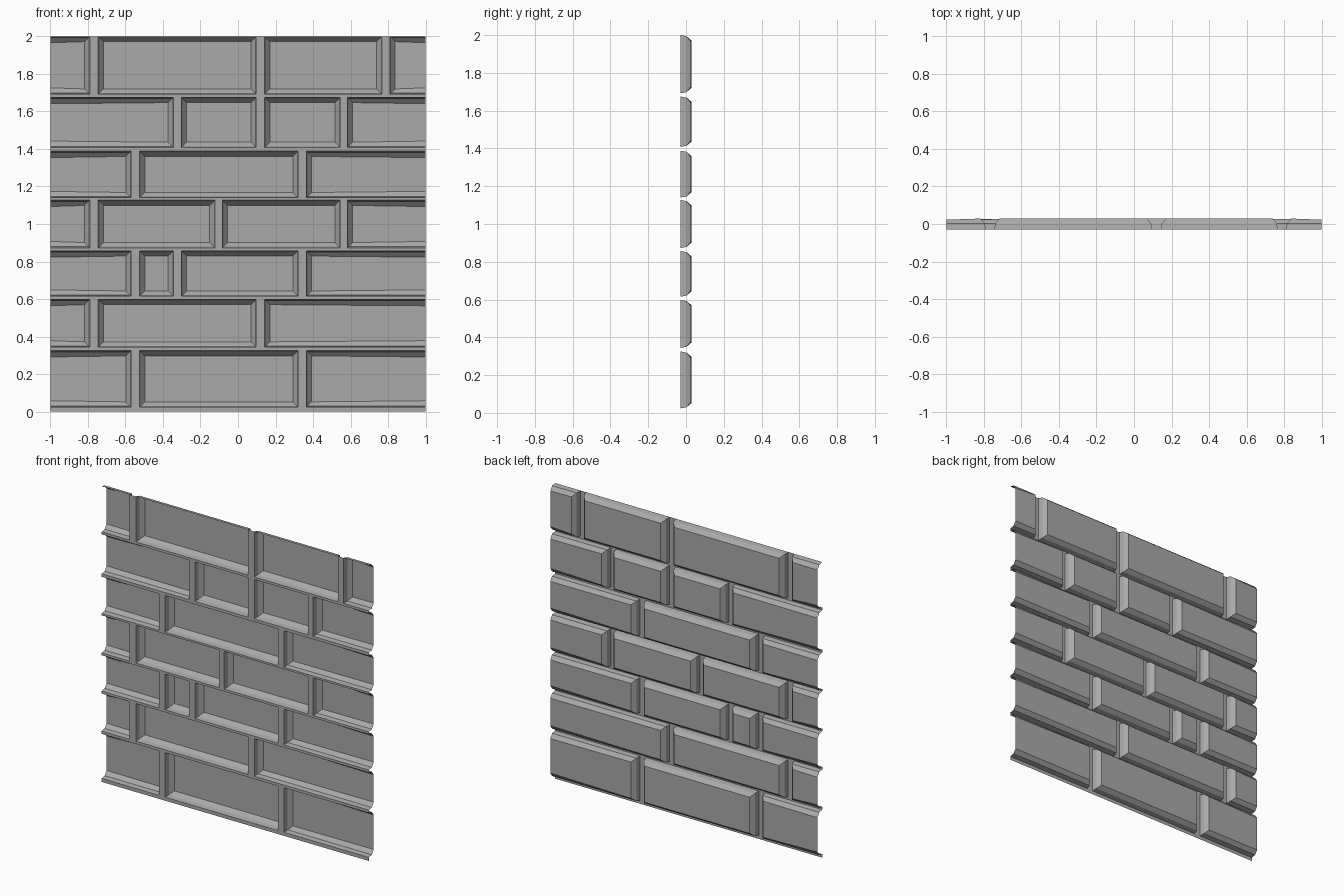
import bpy
import bmesh

cube = bpy.data.objects.get("Cube")
if cube:
    bpy.data.objects.remove(cube)

# One stone colour for the whole sheet
stone = bpy.data.materials.new("stone_grey")
stone.use_nodes = True
stone.diffuse_color = (0.4, 0.4, 0.4, 1)
bsdf = next(n for n in stone.node_tree.nodes if n.type == "BSDF_PRINCIPLED")
bsdf.inputs["Base Color"].default_value = stone.diffuse_color
bsdf.inputs["Roughness"].default_value = 0.9

BACK, FACE = -0.029, 0.029
# Cross-section of a brick edge: (inset, depth) from mortar to face
EDGE = [(0, BACK), (0.006, 0.003), (0.028, FACE)]

# Vertical joints as (left, right) pairs
J1, J2, J3 = (-0.79, -0.745), (-0.57, -0.525), (-0.345, -0.302)
J4, J5, J6 = (-0.123, -0.083), (0.097, 0.142), (0.32, 0.364)
J7, J8 = (0.545, 0.583), (0.767, 0.81)

# Rows from the bottom: lower edge, upper edge, joints
ROWS = [
    (0.024, 0.325, [J2, J6]),
    (0.344, 0.598, [J1, J5]),
    (0.615, 0.857, [J2, J3, J6]),
    (0.873, 1.127, [J1, J4, J7]),
    (1.14, 1.388, [J2, J6]),
    (1.408, 1.675, [J3, J5, J7]),
    (1.692, 2.0, [J1, J5, J8]),
]


def finish(bm, name):
    mesh = bpy.data.meshes.new(name)
    bm.to_mesh(mesh)
    bm.free()
    mesh.materials.append(stone)
    obj = bpy.data.objects.new(name, mesh)
    bpy.context.collection.objects.link(obj)


def add_brick(bm, x0, x1, z0, z1):
    """Hollow brick shell, left open where it meets the sheet's side."""
    open_left, open_right = x0 <= -1, x1 >= 1
    rings = []
    for inset, y in EDGE:
        raised = y == FACE
        a = x0 if open_left else x0 + inset
        b = x1 if open_right else x1 - inset
        ring = []
        for x, z, side, is_open in ((a, z0, 1, open_left), (a, z1, -1, open_left),
                                    (b, z1, -1, open_right), (b, z0, 1, open_right)):
            sag = 0.006 if raised and is_open else 0
            ring.append(bm.verts.new((x, y - sag, z + side * (inset + sag))))
        rings.append(ring)
    for outer, inner in zip(rings, rings[1:]):
        for i in range(4):
            if (i == 0 and open_left) or (i == 2 and open_right):
                continue
            j = (i + 1) % 4
            bm.faces.new((outer[i], outer[j], inner[j], inner[i]))
    bm.faces.new(rings[-1])


def add_strip(bm, x0, x1, z0, z1):
    corners = ((x0, z0), (x0, z1), (x1, z1), (x1, z0))
    bm.faces.new([bm.verts.new((x, BACK, z)) for x, z in corners])


# Brick courses and the mortar sheet between them
mortar = bmesh.new()
below = 0
for number, (z0, z1, joints) in enumerate(ROWS, 1):
    course = bmesh.new()
    add_strip(mortar, -1, 1, below, z0)
    start = -1
    for left, right in joints:
        add_brick(course, start, left, z0, z1)
        add_strip(mortar, left, right, z0, z1)
        start = right
    add_brick(course, start, 1, z0, z1)
    finish(course, f"brick_course_{number}")
    below = z1
finish(mortar, "mortar_joints")
